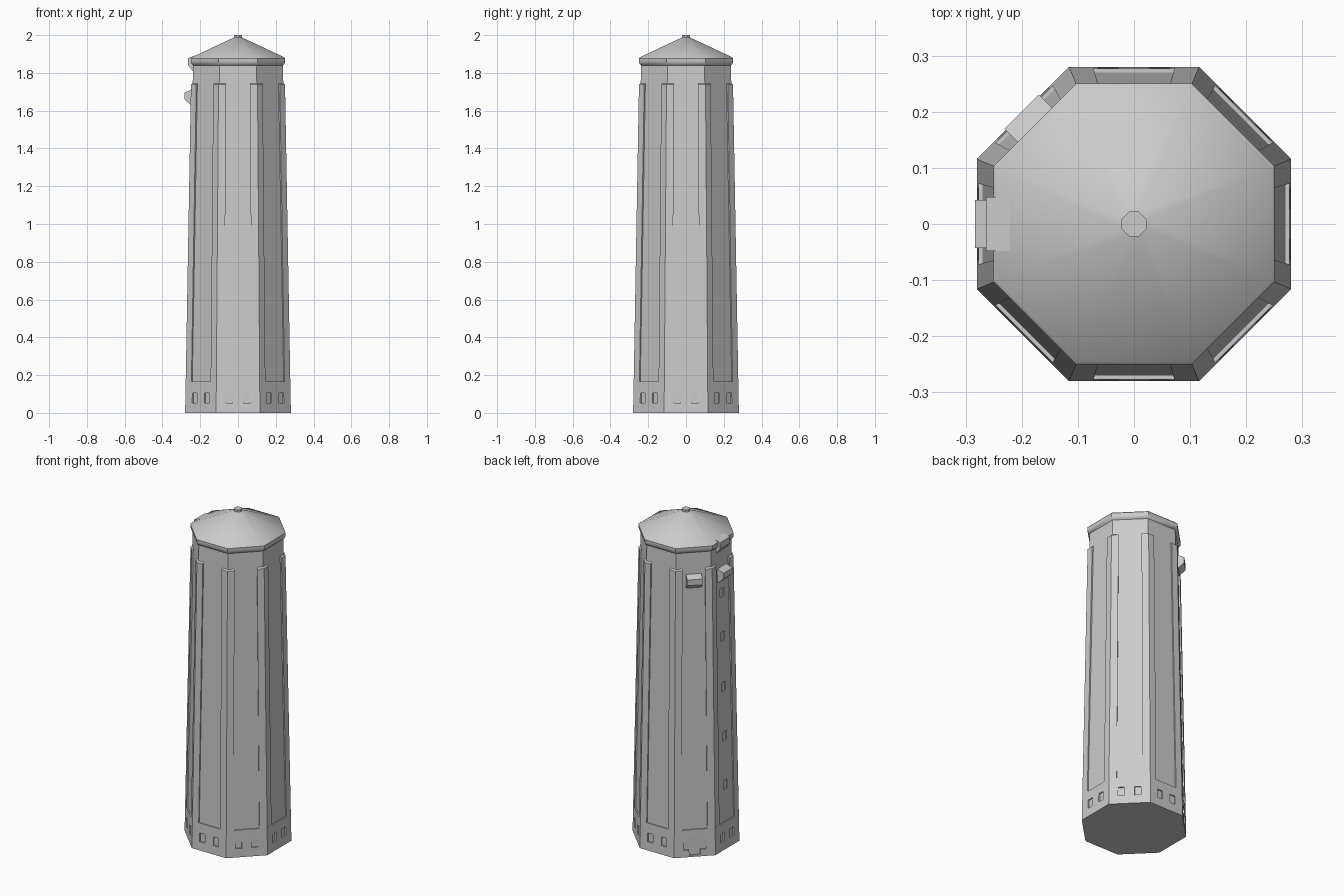
import bpy, bmesh, math
from mathutils import Matrix, Vector

if "Cube" in bpy.data.objects:
    bpy.data.objects.remove(bpy.data.objects["Cube"])

K = math.tan(math.pi / 8)      # half side of an octagon / apothem
stone = bpy.data.materials.new("pale grey stone")
stone.diffuse_color = (0.6, 0.6, 0.6, 1)
stone.use_nodes = True
stone.node_tree.nodes["Principled BSDF"].inputs["Base Color"].default_value = stone.diffuse_color


def finish(name, bm):
    bmesh.ops.recalc_face_normals(bm, faces=bm.faces)
    me = bpy.data.meshes.new(name)
    bm.to_mesh(me)
    bm.free()
    me.materials.append(stone)
    ob = bpy.data.objects.new(name, me)
    bpy.context.collection.objects.link(ob)
    return ob


def octagon_lathe(name, profile):
    """Stack octagonal rings given as (apothem, z)."""
    bm = bmesh.new()
    rings = []
    for a, z in profile:
        r = a / math.cos(math.pi / 8)
        rings.append([bm.verts.new((r * math.cos(math.pi / 8 + i * math.pi / 4),
                                    r * math.sin(math.pi / 8 + i * math.pi / 4), z))
                      for i in range(8)])
    for lo, hi in zip(rings, rings[1:]):
        for i in range(8):
            j = (i + 1) % 8
            bm.faces.new((lo[i], lo[j], hi[j], hi[i]))
    bm.faces.new(rings[0][::-1])
    bm.faces.new(rings[-1])
    return finish(name, bm)


def prism(bm, profile, y0, y1, angle):
    """Extrude an (outward, z) profile sideways and turn it to a tower face."""
    rot = Matrix.Rotation(angle, 3, 'Z')
    a, b = [[bm.verts.new(rot @ Vector((u, y, z))) for u, z in profile] for y in (y0, y1)]
    bm.faces.new(a)
    bm.faces.new(b[::-1])
    for i in range(len(profile)):
        j = (i + 1) % len(profile)
        bm.faces.new((a[i], b[i], b[j], a[j]))


def rect(u0, u1, z0, z1):
    return [(u0, z0), (u1, z0), (u1, z1), (u0, z1)]


def cut(target, bm):
    cutter = finish("cutter", bm)
    cutter.hide_render = True
    mod = target.modifiers.new("cut", 'BOOLEAN')
    mod.operation, mod.solver, mod.object = 'DIFFERENCE', 'EXACT', cutter
    bpy.context.view_layer.objects.active = target
    bpy.ops.object.modifier_apply(modifier=mod.name)
    bpy.data.objects.remove(cutter)


LEFT, BACK_LEFT = math.pi, math.pi * 0.75

# tower shaft with a slightly wider plinth
shaft = octagon_lathe("tower_shaft", [(0.28, 0), (0.277, 0.165), (0.27, 0.165),
                                      (0.24, 1.745), (0.237, 1.85)])

# recessed plinth windows, two per face except the door face
bm = bmesh.new()
for i in range(8):
    if i != 3:
        for y in (-0.046, 0.046):
            prism(bm, rect(0.271, 0.3, 0.053, 0.106), y - 0.018, y + 0.018, i * math.pi / 4)
# column of stair windows on the left face
for z in (0.385, 0.68, 0.98, 1.285, 1.55):
    u = 0.27 - (z - 0.165) * 0.019
    prism(bm, rect(u - 0.006, u + 0.03, z - 0.027, z + 0.027), -0.018, 0.018, LEFT)
cut(shaft, bm)

# cross-shaped doorway: tall door, then the side lights
for z0, z1, w in ((0.01, 0.125, 0.031), (0.042, 0.1, 0.064)):
    bm = bmesh.new()
    prism(bm, rect(0.271, 0.3, z0, z1), -w, w, BACK_LEFT)
    cut(shaft, bm)

# corner pilasters wrapping every edge of the octagon
bm = bmesh.new()
turn = Matrix.Rotation(math.pi / 4, 3, 'Z')
for i in range(8):
    rot = Matrix.Rotation(i * math.pi / 4, 3, 'Z')
    levels = []
    for out, inn, half, z_out, z_in in ((0.277, 0.262, 0.072, 0.16, 0.16),
                                        (0.249, 0.232, 0.064, 1.738, 1.75)):
        pts = [Vector((out, half, z_out)), Vector((out, out * K, z_out)),
               turn @ Vector((out, -half, z_out)), turn @ Vector((inn, -half, z_in)),
               Vector((inn, inn * K, z_in)), Vector((inn, half, z_in))]
        levels.append([bm.verts.new(rot @ p) for p in pts])
    lo, hi = levels
    for a in range(6):
        b = (a + 1) % 6
        bm.faces.new((lo[a], lo[b], hi[b], hi[a]))
    for ring in levels:
        bm.faces.new((ring[0], ring[1], ring[4], ring[5]))
        bm.faces.new((ring[1], ring[2], ring[3], ring[4]))
finish("corner_pilasters", bm)

# projecting bays with sloped undersides
for name, angle in (("left_bay", LEFT), ("back_left_bay", BACK_LEFT)):
    bm = bmesh.new()
    prism(bm, [(0.23, 1.63), (0.25, 1.63), (0.283, 1.66), (0.283, 1.695),
               (0.25, 1.71), (0.23, 1.71)], -0.043, 0.043, angle)
    finish(name, bm)

# small hoist hood breaking the eave
bm = bmesh.new()
prism(bm, [(0.22, 1.81), (0.24, 1.81), (0.264, 1.84), (0.264, 1.878), (0.22, 1.894)],
      -0.048, 0.048, LEFT)
finish("eave_hood", bm)

# eave and roof, smooth shaded like a shallow cone
roof = octagon_lathe("roof", [(0.235, 1.838), (0.244, 1.845), (0.25, 1.858), (0.25, 1.877),
                              (0.246, 1.882), (0.02, 1.988)])
bpy.ops.object.select_all(action='DESELECT')
roof.select_set(True)
bpy.context.view_layer.objects.active = roof
bpy.ops.object.shade_smooth_by_angle(angle=math.radians(30))

# finial cap
octagon_lathe("finial", [(0.022, 1.98), (0.022, 2.0)])
